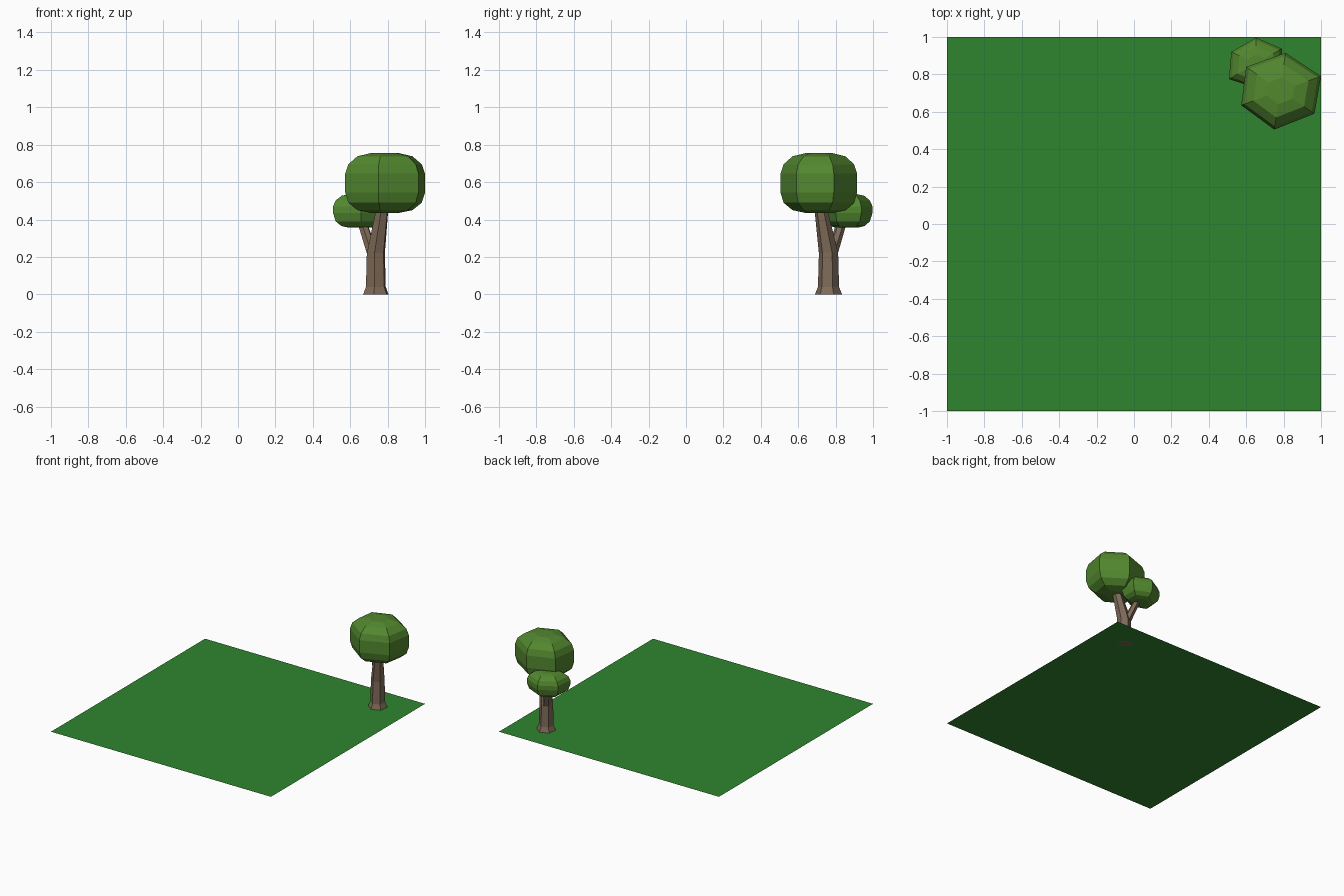
import bpy, bmesh, math

if "Cube" in bpy.data.objects:
    bpy.data.objects.remove(bpy.data.objects["Cube"])


def material(name, rgb):
    m = bpy.data.materials.new(name)
    m.diffuse_color = (*rgb, 1)
    m.use_nodes = True
    m.node_tree.nodes["Principled BSDF"].inputs["Base Color"].default_value = m.diffuse_color
    return m


GRASS = material("grass green", (0.028, 0.235, 0.028))
LEAF = material("leaf green", (0.085, 0.245, 0.028))
BARK = material("bark brown", (0.21, 0.145, 0.098))


def loft(name, rings, mat):
    """Flat-faced skin through a stack of point rings, capped at both ends."""
    bm = bmesh.new()
    loops = [[bm.verts.new(p) for p in ring] for ring in rings]
    n = len(loops[0])
    for a, b in zip(loops, loops[1:]):
        for i in range(n):
            j = (i + 1) % n
            bm.faces.new((a[i], a[j], b[j], b[i]))
    bm.faces.new(loops[0][::-1])
    bm.faces.new(loops[-1])
    bmesh.ops.recalc_face_normals(bm, faces=bm.faces)
    me = bpy.data.meshes.new(name)
    bm.to_mesh(me)
    bm.free()
    me.materials.append(mat)
    ob = bpy.data.objects.new(name, me)
    bpy.context.collection.objects.link(ob)
    return ob


def limb(name, stations):
    """Six-sided limb through (x, y, z, radius) stations."""
    angles = [math.radians(22 + 60 * k) for k in range(6)]
    loft(name, [[(x + r * math.cos(a), y + r * math.sin(a), z) for a in angles]
                for x, y, z, r in stations], BARK)


def crown(name, outline, profile):
    """Rounded hexagonal crown: outline scaled about its centre at each (z, scale)."""
    cx = sum(p[0] for p in outline) / len(outline)
    cy = sum(p[1] for p in outline) / len(outline)
    loft(name, [[(cx + (x - cx) * s, cy + (y - cy) * s, z) for x, y in outline]
                for z, s in profile], LEAF)


# Square lawn
bpy.ops.mesh.primitive_plane_add(size=2)
lawn = bpy.context.object
lawn.name = "lawn"
lawn.data.materials.append(GRASS)

# Trunk flowing into the main branch, plus the side branch
limb("trunk", [(0.737, 0.762, 0, 0.073), (0.737, 0.762, 0.04, 0.057),
               (0.737, 0.762, 0.22, 0.052), (0.769, 0.724, 0.44, 0.036),
               (0.775, 0.716, 0.49, 0.032)])
limb("side_branch", [(0.722, 0.777, 0.21, 0.033), (0.672, 0.825, 0.36, 0.028),
                     (0.658, 0.84, 0.40, 0.026)])

# Large and small leaf crowns
crown("large_crown",
      [(1.0, 0.79), (0.81, 0.915), (0.60, 0.84),
       (0.573, 0.635), (0.75, 0.505), (0.965, 0.59)],
      [(0.435, 0.35), (0.45, 0.69), (0.49, 0.92), (0.545, 1),
       (0.645, 1), (0.695, 0.92), (0.738, 0.69), (0.755, 0.35)])
crown("small_crown",
      [(0.79, 0.937), (0.653, 0.997), (0.52, 0.92),
       (0.508, 0.775), (0.657, 0.724), (0.79, 0.80)],
      [(0.356, 0.42), (0.366, 0.70), (0.39, 0.90), (0.435, 1),
       (0.47, 1), (0.502, 0.90), (0.527, 0.68), (0.537, 0.35)])
